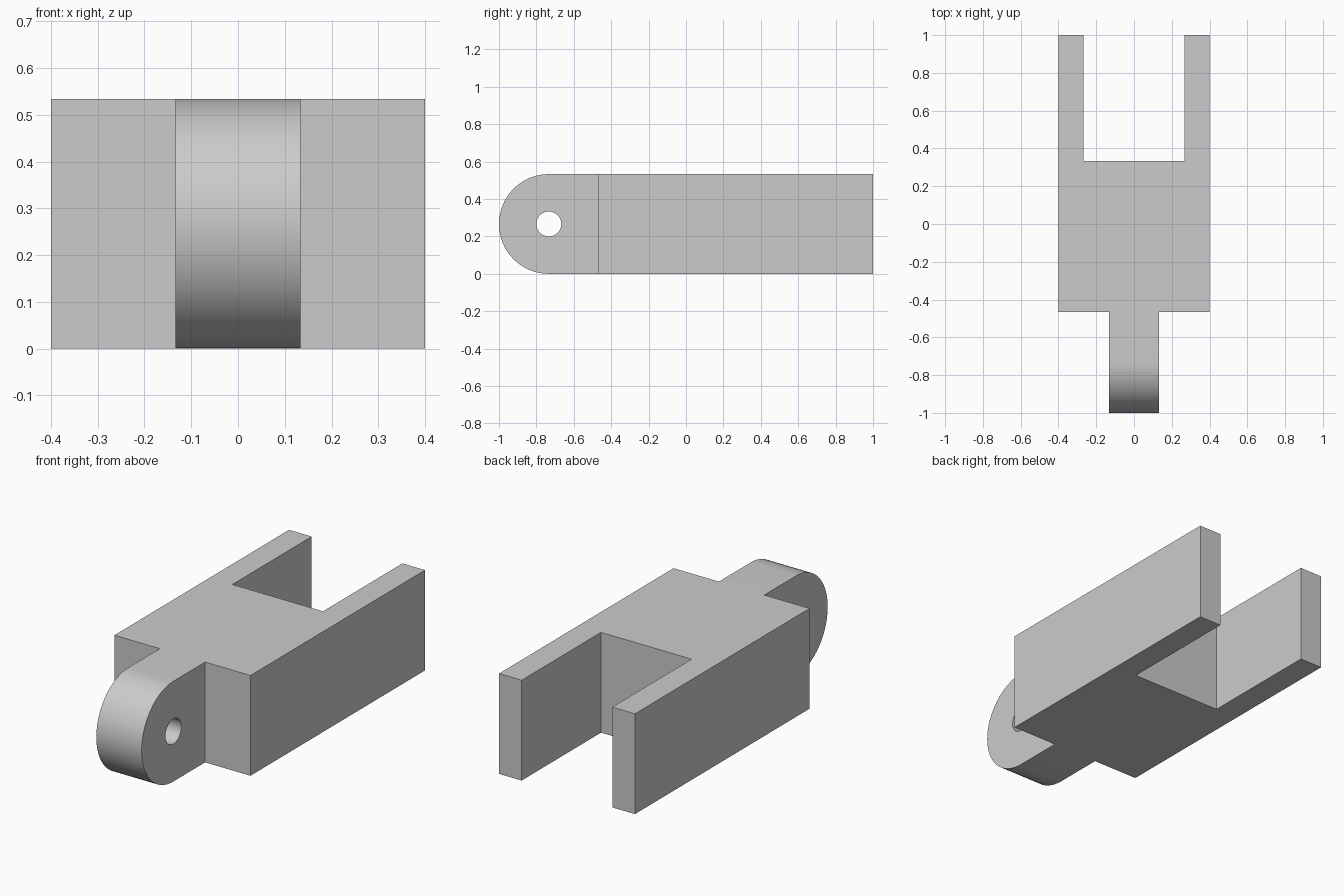
import bpy
import bmesh
import math

if "Cube" in bpy.data.objects:
    bpy.data.objects.remove(bpy.data.objects["Cube"], do_unlink=True)

HEIGHT = 0.5333
RADIUS = HEIGHT / 2
BODY_X, SLOT_X, TONGUE_X = 0.4, 0.2667, 0.1333
FRONT, SHOULDER, SLOT_END, BACK = -1.0, -0.4667, 0.3333, 1.0
PIVOT_Y = FRONT + RADIUS

# Plain grey finish
grey = bpy.data.materials.new("plain_grey")
grey.use_nodes = True
colour = (0.6, 0.6, 0.6, 1)
grey.diffuse_color = colour
grey.node_tree.nodes["Principled BSDF"].inputs["Base Color"].default_value = colour

# Half outline of the plan, mirrored across the centre line
half = [(TONGUE_X, FRONT), (TONGUE_X, SHOULDER), (BODY_X, SHOULDER),
        (BODY_X, BACK), (SLOT_X, BACK), (SLOT_X, SLOT_END)]
outline = half + [(-x, y) for x, y in reversed(half)]

# Forked link: extruded plan
bm = bmesh.new()
base = bm.faces.new([bm.verts.new((x, y, 0)) for x, y in outline])
top = bmesh.ops.extrude_face_region(bm, geom=[base])["geom"]
bmesh.ops.translate(bm, vec=(0, 0, HEIGHT),
                    verts=[v for v in top if isinstance(v, bmesh.types.BMVert)])
bmesh.ops.recalc_face_normals(bm, faces=bm.faces)

# Round the tongue end
ends = [e for e in bm.edges
        if all(abs(v.co.y - FRONT) < 0.001 for v in e.verts)
        and abs(e.verts[0].co.z - e.verts[1].co.z) < 0.001]
bmesh.ops.bevel(bm, geom=ends, offset=RADIUS, offset_type='OFFSET',
                segments=16, profile=0.5, affect='EDGES', clamp_overlap=False)
bmesh.ops.remove_doubles(bm, verts=bm.verts, dist=0.0005)
bmesh.ops.recalc_face_normals(bm, faces=bm.faces)
mesh = bpy.data.meshes.new("forked_link")
bm.to_mesh(mesh)
bm.free()
link = bpy.data.objects.new("forked_link", mesh)
mesh.materials.append(grey)
bpy.context.collection.objects.link(link)

# Pin hole through the tongue
bpy.ops.mesh.primitive_cylinder_add(vertices=48, radius=0.0667, depth=0.5,
                                    location=(0, PIVOT_Y, RADIUS),
                                    rotation=(0, math.pi / 2, 0))
cutter = bpy.context.object
cutter.name = "pin_hole_cutter"
cutter.hide_render = True
cutter.data.materials.append(grey)
hole = link.modifiers.new("pin_hole", 'BOOLEAN')
hole.operation = 'DIFFERENCE'
hole.solver = 'EXACT'
hole.object = cutter

bpy.ops.object.select_all(action='DESELECT')
link.select_set(True)
bpy.context.view_layer.objects.active = link
bpy.ops.object.modifier_apply(modifier=hole.name)
bpy.data.objects.remove(cutter, do_unlink=True)
bpy.ops.object.shade_smooth_by_angle(angle=math.radians(30))
